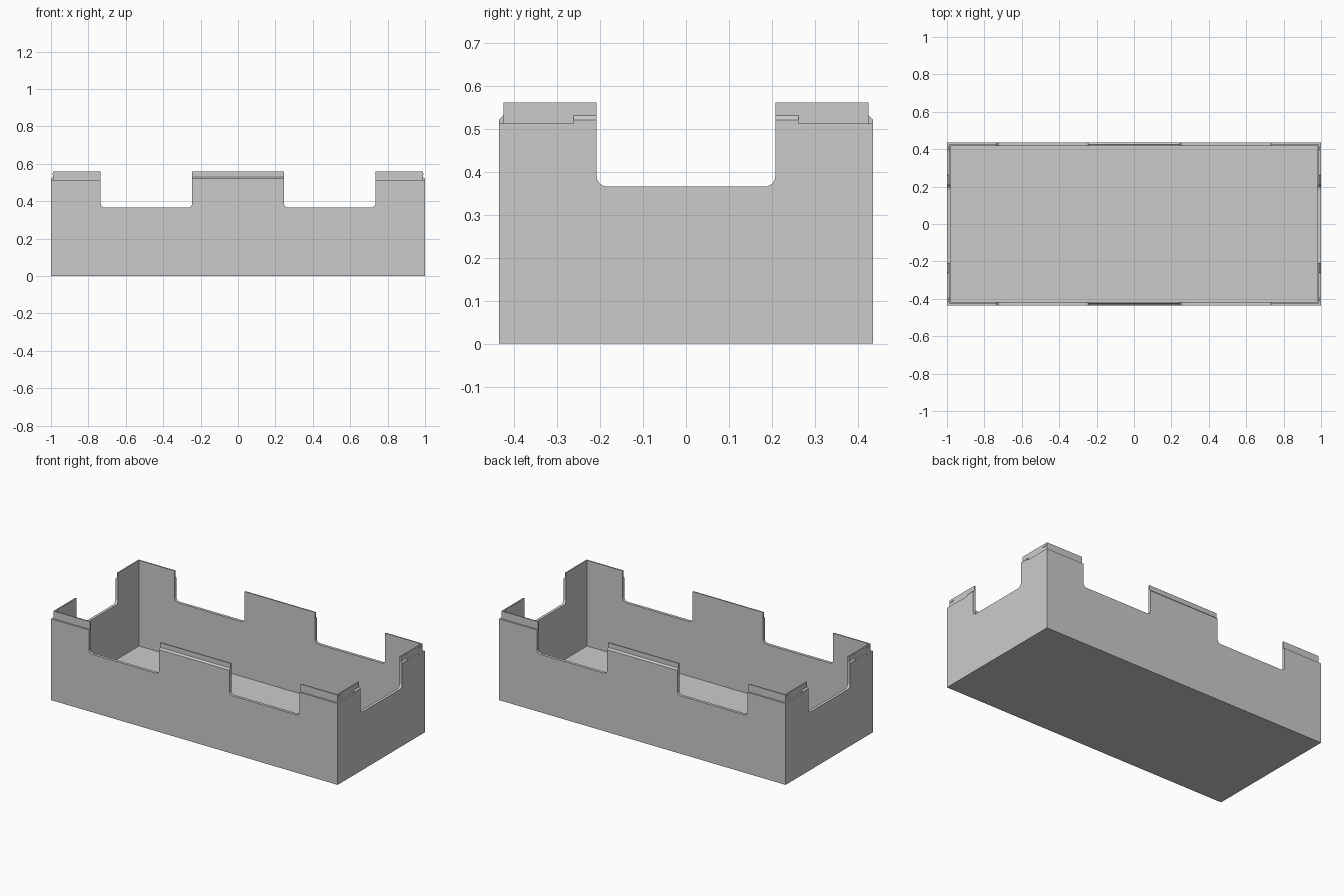
import bpy, bmesh
from mathutils import Vector

if "Cube" in bpy.data.objects:
    bpy.data.objects.remove(bpy.data.objects["Cube"], do_unlink=True)

grey = bpy.data.materials.new("plain grey")
grey.use_nodes = True
COLOUR = (0.6, 0.6, 0.6, 1)
grey.diffuse_color = COLOUR
grey.node_tree.nodes["Principled BSDF"].inputs["Base Color"].default_value = COLOUR

# Main sizes: half length, half width, rim and lip heights, thicknesses
L, W = 1.0, 0.435
RIM, TOP, NOTCH = 0.512, 0.56, 0.365
WALL, STEP, FLOOR, RADIUS = 0.018, 0.01, 0.02, 0.025


def add_object(name, bm):
    bmesh.ops.recalc_face_normals(bm, faces=bm.faces)
    mesh = bpy.data.meshes.new(name)
    bm.to_mesh(mesh)
    bm.free()
    mesh.materials.append(grey)
    obj = bpy.data.objects.new(name, mesh)
    bpy.context.collection.objects.link(obj)
    return obj


def box(name, low, high):
    bm = bmesh.new()
    bmesh.ops.create_cube(bm, size=1)
    low, high = Vector(low), Vector(high)
    for v in bm.verts:
        v.co = (low + high) / 2 + v.co * (high - low)
    return add_object(name, bm)


def boolean(target, tool, operation):
    mod = target.modifiers.new(tool.name, 'BOOLEAN')
    mod.object, mod.operation, mod.solver = tool, operation, 'EXACT'
    tool.hide_render = True
    bpy.context.view_layer.objects.active = target
    bpy.ops.object.modifier_apply(modifier=mod.name)
    bpy.data.objects.remove(tool, do_unlink=True)


def notch(low, high, axis):
    """Cut an opening with rounded lower corners through opposite walls."""
    cutter = box("notch_cutter", low, high)
    bm = bmesh.new()
    bm.from_mesh(cutter.data)
    edges = [e for e in bm.edges
             if all(abs(v.co.z - NOTCH) < 1e-5 for v in e.verts)
             and abs(e.verts[0].co[axis] - e.verts[1].co[axis]) > 0.1]
    edges = [e for e in edges
             if abs(e.verts[0].co[1 - axis] - e.verts[1].co[1 - axis]) < 1e-5]
    bmesh.ops.bevel(bm, geom=edges, offset=RADIUS, segments=6,
                    profile=0.5, affect='EDGES')
    bm.to_mesh(cutter.data)
    bm.free()
    boolean(tray, cutter, 'DIFFERENCE')


# Tray body with the set-back lip
tray = box("tray", (-L, -W, 0), (L, W, RIM))
boolean(tray, box("lip", (STEP - L, STEP - W, 0.1), (L - STEP, W - STEP, TOP)), 'UNION')
boolean(tray, box("cavity", (WALL - L, WALL - W, FLOOR), (L - WALL, W - WALL, 1)), 'DIFFERENCE')

# Openings: two in each long wall, one in each end
for side in (-1, 1):
    notch((side * 0.49 - 0.245, -1, NOTCH), (side * 0.49 + 0.245, 1, 1), 1)
notch((-2, -0.208, NOTCH), (2, 0.208, 1), 0)


def rib(name, axis, side, start, end):
    """Catch with a sloped top, sitting on the rim against the lip."""
    outer = W if axis == 0 else L
    profile = [(outer, RIM), (outer, 0.52), (outer - STEP, 0.53), (outer - STEP, RIM)]
    bm = bmesh.new()
    rings = []
    for along in (start, end):
        rings.append([bm.verts.new((along, side * d, z) if axis == 0
                                   else (side * d, along, z)) for d, z in profile])
    for ring in rings:
        bm.faces.new(ring)
    for i in range(len(profile)):
        j = (i + 1) % len(profile)
        bm.faces.new((rings[0][i], rings[0][j], rings[1][j], rings[1][i]))
    return add_object(name, bm)


# Catches on the long walls and ends, plus small nubs near the end corners
for side, label in ((-1, "right"), (1, "left")):
    rib("back_catch" if side > 0 else "front_catch", 0, side, -0.245, 0.245)
    for end, place in ((-1, "front"), (1, "back")):
        rib(f"{label}_{place}_catch", 1, side, end * 0.208, end * 0.262)
        x = side * (L - STEP)
        nub = box(f"{label}_{place}_nub",
                  (x - 0.003, end * 0.404 - 0.013, 0.541),
                  (x + 0.003, end * 0.404 + 0.013, 0.549))
